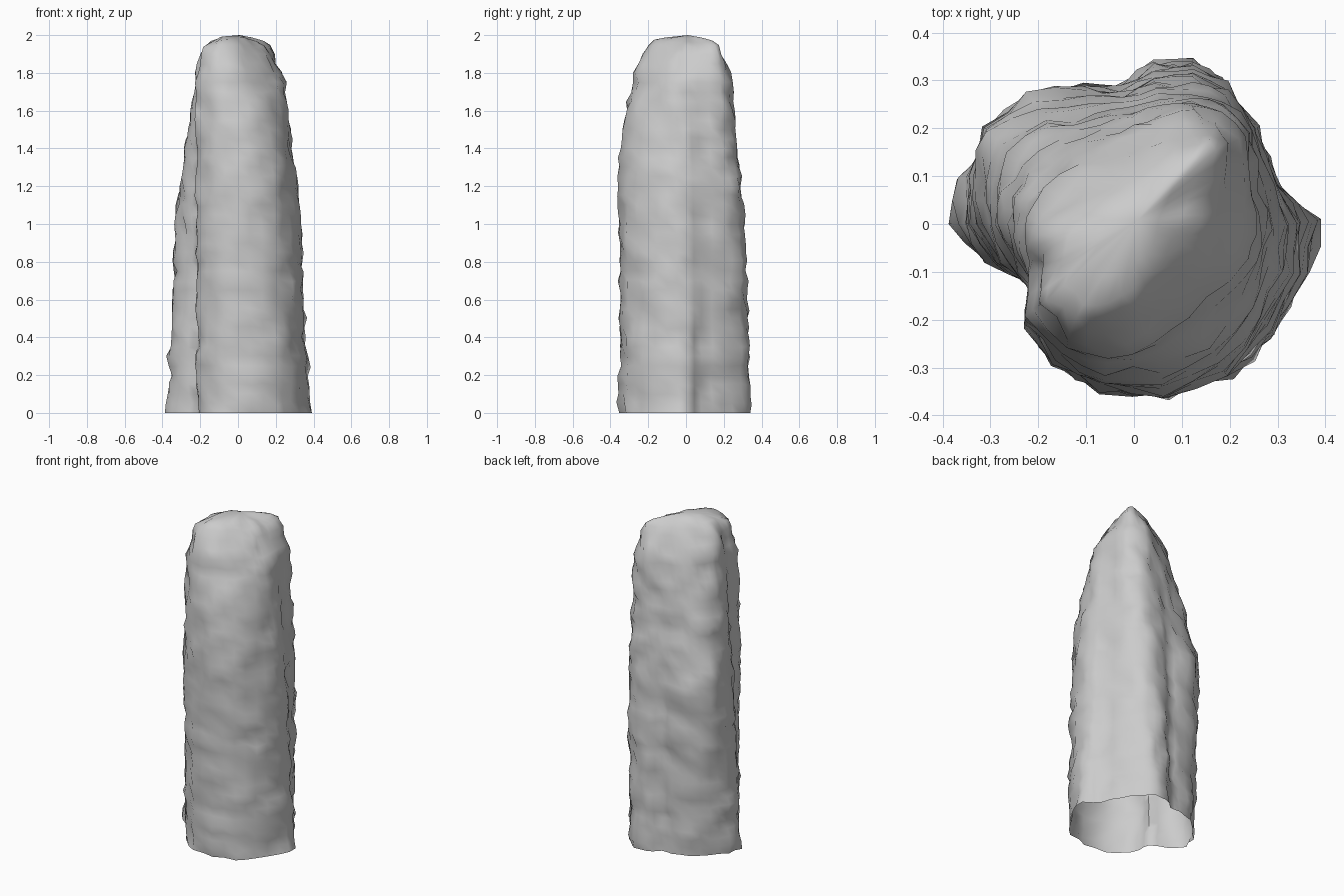
import bpy
import bmesh
from mathutils import Vector, noise

cube = bpy.data.objects.get("Cube")
if cube:
    bpy.data.objects.remove(cube)

MIDDLE = 1.05   # height of the middle outline
HEIGHT = 1.75   # where the ridged crown begins
STEP = 0.05
RIDGE = Vector((1, 1, 0)).normalized()    # the crown runs along this diagonal
ACROSS = Vector((1, -1, 0)).normalized()

# Lobed outlines of the foot, waist and shoulder, matched point to point
FOOT = [(.38, .01), (.365, -.1), (.28, -.24), (.2, -.31), (.07, -.35), (-.07, -.335),
        (-.16, -.28), (-.21, -.2), (-.21, -.12), (-.32, -.08), (-.38, 0), (-.36, .09),
        (-.29, .18), (-.21, .25), (-.1, .28), (-.03, .28), (.04, .34), (.12, .34),
        (.18, .3), (.25, .19), (.3, .08)]
WAIST = [(.33, 0), (.32, -.1), (.28, -.21), (.19, -.31), (.06, -.355), (-.07, -.345),
         (-.17, -.29), (-.22, -.21), (-.21, -.13), (-.27, -.08), (-.32, 0), (-.33, .1),
         (-.31, .2), (-.22, .27), (-.1, .28), (-.03, .275), (.04, .3), (.12, .305),
         (.19, .28), (.25, .2), (.28, .08)]
SHOULDER = [(.245, -.02), (.23, -.07), (.2, -.12), (.12, -.2), (.05, -.26), (-.05, -.275),
            (-.14, -.26), (-.225, -.19), (-.21, -.1), (-.22, -.05), (-.23, 0), (-.22, .04),
            (-.19, .08), (-.13, .14), (-.06, .18), (0, .21), (.06, .235), (.12, .245),
            (.18, .23), (.23, .18), (.245, .06)]
# Crown rings: height, scale along the ridge, scale across it
CROWN = [(1.8, .98, .92), (1.85, .95, .78), (1.9, .9, .64), (1.94, .81, .5),
         (1.965, .67, .38), (1.985, .38, .22)]


def outline(points):
    """Close the outline and add a midpoint to every side."""
    pts = [Vector((x, y, 0)) for x, y in points]
    result = []
    for a, b in zip(pts, pts[1:] + pts[:1]):
        result += [a, (a + b) / 2]
    return result


def ring(z, along=1, across=1):
    """One outline at height z; the front tapers late, the crown narrows to one end."""
    lower = min(z / MIDDLE, 1)
    upper = min(max(z - MIDDLE, 0) / (HEIGHT - MIDDLE), 1)
    result = []
    for foot, waist, shoulder in zip(outline(FOOT), outline(WAIST), outline(SHOULDER)):
        front = max(0, -waist.normalized().y)
        p = foot.lerp(waist, lower).lerp(shoulder, upper ** (1 + 2 * front * front))
        b = p.dot(RIDGE)
        narrow = across * (1 - 2 * b * (1 - across))
        p = RIDGE * b * along + ACROSS * p.dot(ACROSS) * narrow
        result.append(p + Vector((0, 0, z)))
    return result


def weather(p):
    """Push a point in or out to make the rough rock surface."""
    out = Vector((p.x, p.y, 0)).normalized()
    bump = noise.noise(p * 9) * .02 + noise.noise(p * 18 + Vector((3, 7, 1))) * .018
    lift = noise.noise(p * 12 + Vector((5, 2, 8))) * .015
    if p.z < STEP / 2:
        lift = 0
    p = p + out * bump
    p.z = min(p.z + lift, 2)
    return p


# Pillar surface, a hollow shell open at the foot
bm = bmesh.new()
rings = [ring(i * STEP) for i in range(round(HEIGHT / STEP) + 1)]
rings += [ring(*row) for row in CROWN]
rows = [[bm.verts.new(weather(p)) for p in r] for r in rings]
tip = bm.verts.new((.01, .01, 2))
count = len(rows[0])
for i in range(count):
    j = (i + 1) % count
    for a, b in zip(rows, rows[1:]):
        bm.faces.new((a[i], b[i], b[j], a[j]))
    bm.faces.new((rows[-1][i], tip, rows[-1][j]))

mesh = bpy.data.meshes.new("rock_pillar")
bm.to_mesh(mesh)
bm.free()
pillar = bpy.data.objects.new("rock_pillar", mesh)
bpy.context.collection.objects.link(pillar)

# Grey stone
stone = bpy.data.materials.new("grey_stone")
stone.use_nodes = True
colour = (.6, .6, .6, 1)
stone.diffuse_color = colour
stone.node_tree.nodes["Principled BSDF"].inputs["Base Color"].default_value = colour
mesh.materials.append(stone)

bpy.ops.object.select_all(action="DESELECT")
pillar.select_set(True)
bpy.context.view_layer.objects.active = pillar
bpy.ops.object.shade_smooth_by_angle(angle=1.1)
